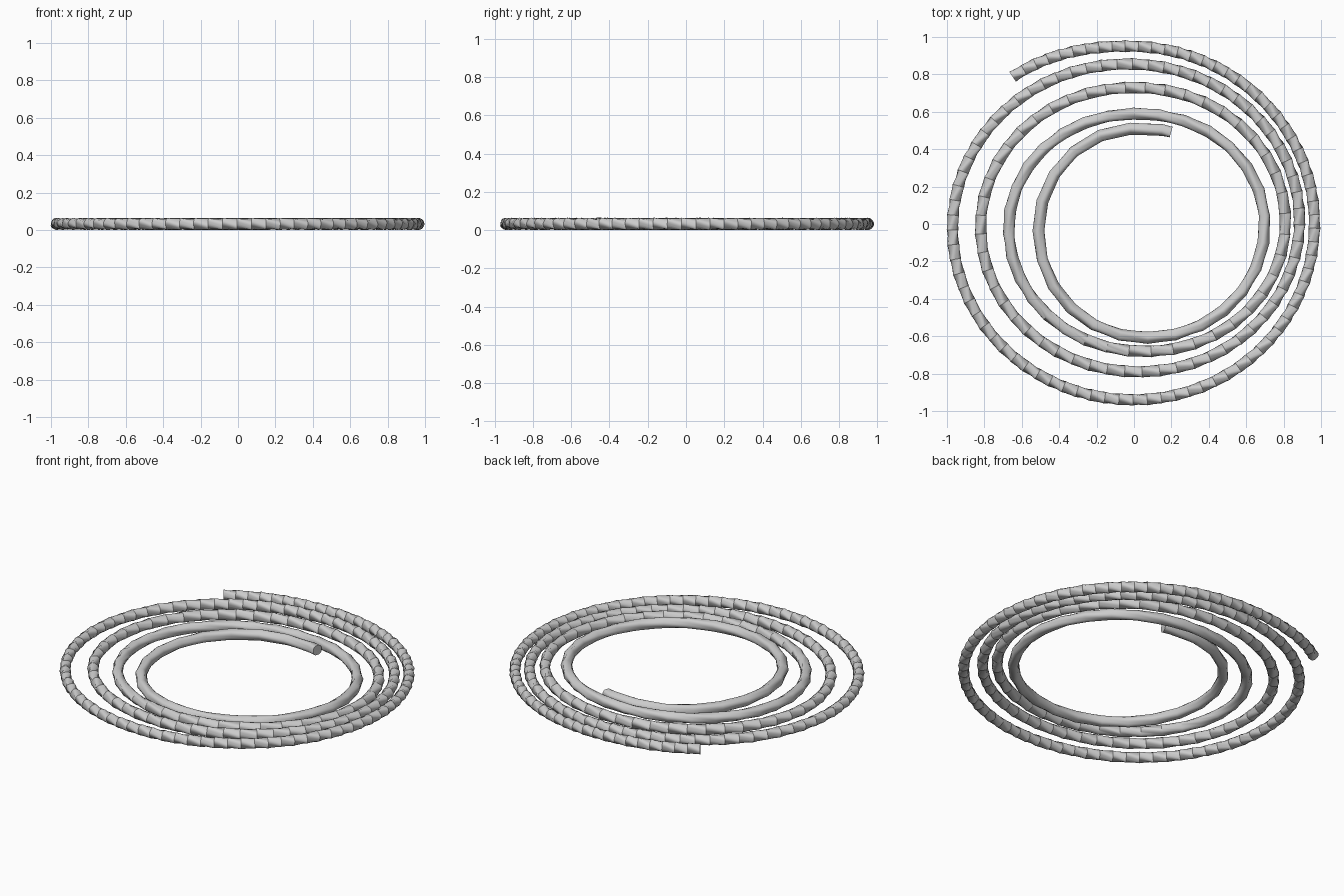
import bpy, bmesh, math
from mathutils import Vector

if "Cube" in bpy.data.objects:
    bpy.data.objects.remove(bpy.data.objects["Cube"])

# Coil radius at each knot, clockwise from the outer end (angle in degrees)
angles = [129.5] + [90 - 90 * i for i in range(17)] + [68 - 1440]
radii = [1.02, .95, .965, .94, .97, .855, .885, .79, .82, .73,
         .81, .68, .67, .59, .70, .605, .51, .51, .53]
R, LOBES, SIDES = 0.0325, 4, 20


def radius(a):
    # cubic Hermite interpolation between the knots
    i = 0
    while i < len(angles) - 2 and a < angles[i + 1]:
        i += 1

    def slope(k):
        lo, hi = max(k - 1, 0), min(k + 1, len(angles) - 1)
        return (radii[hi] - radii[lo]) / (angles[hi] - angles[lo])
    h = angles[i + 1] - angles[i]
    t = (a - angles[i]) / h
    return ((2*t**3 - 3*t*t + 1) * radii[i] + (t**3 - 2*t*t + t) * h * slope(i)
            + (3*t*t - 2*t**3) * radii[i + 1] + (t**3 - t*t) * h * slope(i + 1))


def point(a):
    r = radius(a)
    return Vector((r * math.cos(math.radians(a)), r * math.sin(math.radians(a)), R))


# Path stations: fine and tightly twisted outside, coarse and loose inside
stations, a, twist = [], angles[0], 0.0
span = angles[0] - angles[-1]
while a > angles[-1] + 2:
    u = (angles[0] - a) / span
    stations.append((a, twist))
    ds = 0.07 + 0.10 * u ** 1.5
    a -= math.degrees(ds / radius(a))
    twist += ds * (2 * math.pi / 0.5) * (1 - 0.85 * u)
stations.append((angles[-1], twist))

# Lobed rope section swept along the coil
bm = bmesh.new()
rings = []
for a, tw in stations:
    c = point(a)
    tangent = (point(max(a - .5, angles[-1])) - point(min(a + .5, angles[0]))).normalized()
    up = Vector((0, 0, 1))
    out = up.cross(tangent)
    if out.dot(c) < 0:
        out = -out
    ring = []
    for k in range(SIDES):
        f = 2 * math.pi * k / SIDES
        rr = R * (0.80 + 0.20 * math.sqrt(abs(math.cos(LOBES * f / 2))))
        ring.append(bm.verts.new(c + rr * (math.cos(f + tw) * out + math.sin(f + tw) * up)))
    rings.append(ring)
for p, q in zip(rings, rings[1:]):
    for k in range(SIDES):
        j = (k + 1) % SIDES
        bm.faces.new((p[k], p[j], q[j], q[k]))
# End caps
bm.faces.new(rings[0])
bm.faces.new(rings[-1])
bmesh.ops.recalc_face_normals(bm, faces=bm.faces)

mesh = bpy.data.meshes.new("rope_coil")
bm.to_mesh(mesh)
bm.free()
rope = bpy.data.objects.new("rope_coil", mesh)
bpy.context.collection.objects.link(rope)
bpy.context.view_layer.objects.active = rope
rope.select_set(True)
bpy.ops.object.shade_smooth_by_angle(angle=math.radians(40))
